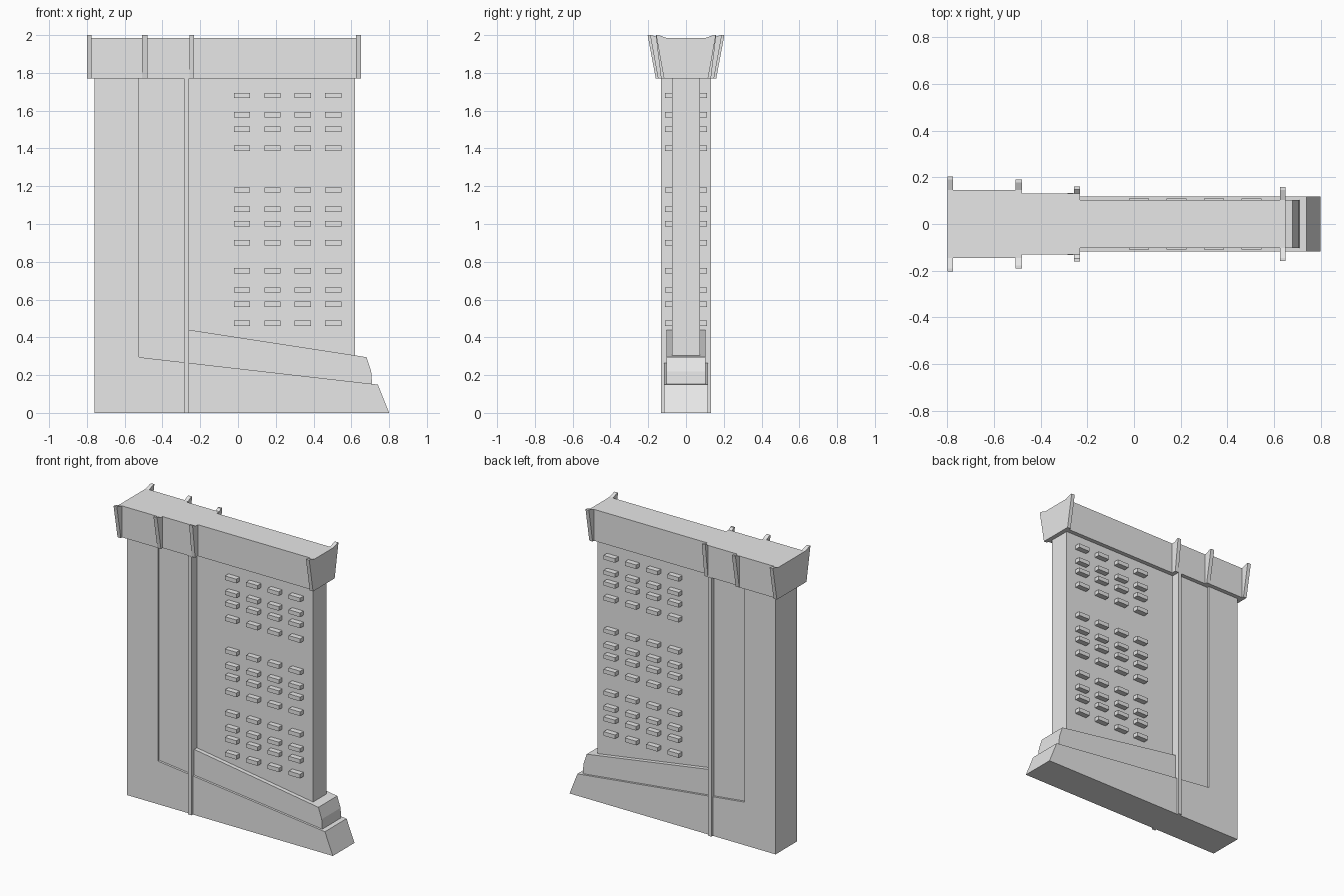
import bpy, bmesh

if "Cube" in bpy.data.objects:
    bpy.data.objects.remove(bpy.data.objects["Cube"])

grey = bpy.data.materials.new("plain_grey")
grey.diffuse_color = (0.8, 0.8, 0.8, 1)
grey.use_nodes = True
grey.node_tree.nodes["Principled BSDF"].inputs["Base Color"].default_value = grey.diffuse_color


def finish(bm, name):
    bmesh.ops.recalc_face_normals(bm, faces=bm.faces)
    me = bpy.data.meshes.new(name)
    bm.to_mesh(me)
    bm.free()
    me.materials.append(grey)
    ob = bpy.data.objects.new(name, me)
    bpy.context.collection.objects.link(ob)
    return ob


def extrude(bm, ring, vec):
    face = bm.faces.new([bm.verts.new(p) for p in ring])
    geom = bmesh.ops.extrude_face_region(bm, geom=[face])["geom"]
    verts = [g for g in geom if isinstance(g, bmesh.types.BMVert)]
    bmesh.ops.translate(bm, verts=verts, vec=vec)


def slab(name, outline, half):
    """Front outline (x, z) given thickness 2 * half."""
    bm = bmesh.new()
    extrude(bm, [(x, -half, z) for x, z in outline], (0, 2 * half, 0))
    return finish(bm, name)


def add_box(bm, x0, x1, y0, y1, z0, z1):
    extrude(bm, [(x0, y0, z0), (x1, y0, z0), (x1, y1, z0), (x0, y1, z0)],
            (0, 0, z1 - z0))


def box(name, x0, x1, half, z0, z1):
    bm = bmesh.new()
    add_box(bm, x0, x1, -half, half, z0, z1)
    return finish(bm, name)


EAVES, ROOF, TOP = 1.77, 1.985, 2.0

# Layered body: wide column with sloped foot, middle layer, thin tower
slab("column_and_base", [(-0.76, 0), (0.80, 0), (0.74, 0.15), (-0.525, 0.295),
                         (-0.525, EAVES), (-0.76, EAVES)], 0.117)
slab("middle_layer", [(-0.54, 0.25), (0.70, 0.12), (0.71, 0.15), (0.705, 0.22),
                      (0.68, 0.295), (-0.26, 0.44), (-0.26, EAVES),
                      (-0.54, EAVES)], 0.102)
box("tower_wall", -0.27, 0.62, 0.073, 0.2, EAVES)
box("vertical_rib", -0.285, -0.26, 0.132, 0, EAVES)

# Crown in three steps of depth
box("crown_deep", -0.79, -0.49, 0.146, EAVES, ROOF)
box("crown_middle", -0.49, -0.25, 0.13, EAVES, ROOF)
box("crown_shallow", -0.25, 0.64, 0.102, EAVES, ROOF)

# Flared fins across the crown: x range, wall depth, foot depth, tip depth
for i, (x0, x1, wall, foot, tip) in enumerate([
        (-0.80, -0.775, 0.146, 0.16, 0.203), (-0.507, -0.48, 0.146, 0.148, 0.19),
        (-0.258, -0.232, 0.13, 0.132, 0.16), (0.625, 0.65, 0.102, 0.117, 0.158)]):
    bm = bmesh.new()
    half = [(foot, EAVES), (tip, TOP), (tip - 0.012, TOP), (wall, ROOF)]
    ring = half + [(-y, z) for y, z in reversed(half)]
    extrude(bm, [(x0, y, z) for y, z in ring], (x1 - x0, 0, 0))
    finish(bm, f"crown_fin_{i + 1}")

# Window ledges on both sides, three groups of four rows
bm = bmesh.new()
for top in (1.68, 1.18, 0.753):
    for drop in (0, 0.102, 0.178, 0.279):
        z = top - drop
        for col in range(4):
            x = 0.021 + 0.161 * col
            for side in (-1, 1):
                y0, y1 = sorted((side * 0.06, side * 0.11))
                add_box(bm, x - 0.043, x + 0.043, y0, y1, z - 0.014, z + 0.014)
finish(bm, "window_ledges")
